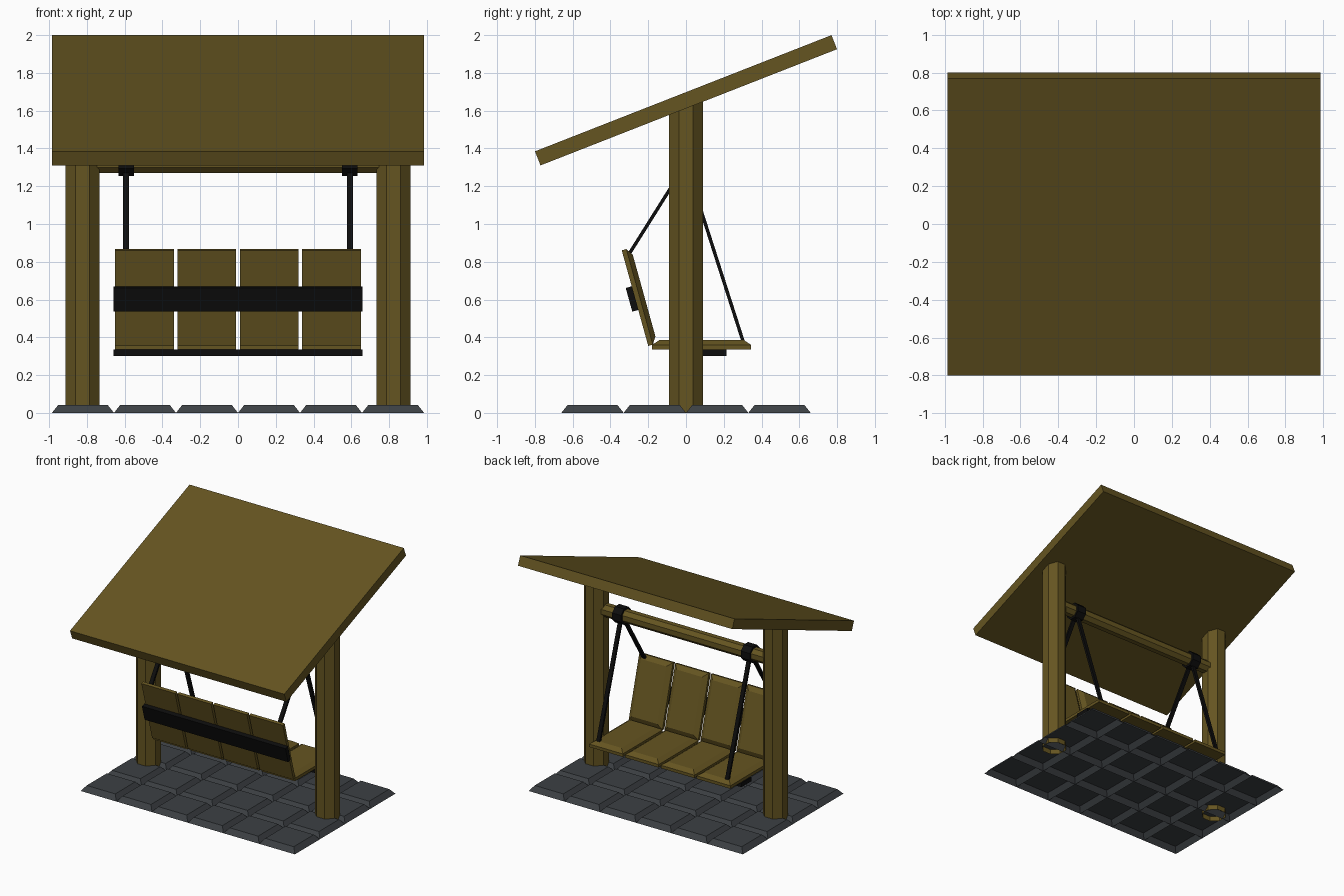
import bpy, bmesh, math
from mathutils import Matrix, Vector

if "Cube" in bpy.data.objects:
    bpy.data.objects.remove(bpy.data.objects["Cube"])


def material(name, rgb):
    m = bpy.data.materials.new(name)
    m.diffuse_color = (*rgb, 1)
    m.use_nodes = True
    m.node_tree.nodes["Principled BSDF"].inputs["Base Color"].default_value = m.diffuse_color
    return m


wood = material("wood", (0.13, 0.09, 0.015))
stone = material("stone", (0.045, 0.051, 0.057))
iron = material("iron", (0.004, 0.004, 0.004))


def finish(name, bm, mat, matrix=Matrix()):
    bmesh.ops.recalc_face_normals(bm, faces=bm.faces)
    me = bpy.data.meshes.new(name)
    bm.to_mesh(me)
    bm.free()
    me.materials.append(mat)
    ob = bpy.data.objects.new(name, me)
    ob.matrix_world = matrix
    bpy.context.collection.objects.link(ob)
    return ob


def stack(name, rings, mat, matrix=Matrix(), bottom=True):
    """Rectangular block lofted through (half_x, half_y, z) sections."""
    bm = bmesh.new()
    loops = [[bm.verts.new((sx * hx, sy * hy, z))
              for sx, sy in ((-1, -1), (1, -1), (1, 1), (-1, 1))] for hx, hy, z in rings]
    for a, b in zip(loops, loops[1:]):
        for i in range(4):
            j = (i + 1) % 4
            bm.faces.new((a[i], a[j], b[j], b[i]))
    bm.faces.new(loops[-1])
    if bottom:
        bm.faces.new(loops[0][::-1])
    return finish(name, bm, mat, matrix)


def box(name, size, mat, matrix):
    x, y, z = (s / 2 for s in size)
    return stack(name, [(x, y, -z), (x, y, z)], mat, matrix)


def octagon(flat_radius, length, caps=True):
    """Eight-sided rod along z with flats facing the axes."""
    bm = bmesh.new()
    r = flat_radius / math.cos(math.pi / 8)
    bmesh.ops.create_cone(bm, cap_ends=caps, segments=8, radius1=r, radius2=r, depth=length)
    bmesh.ops.rotate(bm, verts=bm.verts, matrix=Matrix.Rotation(math.pi / 8, 3, 'Z'))
    # snap so a flat (not a corner) faces +x
    if max(v.co.x for v in bm.verts) > flat_radius + 0.001:
        bmesh.ops.rotate(bm, verts=bm.verts, matrix=Matrix.Rotation(math.pi / 8, 3, 'Z'))
    return bm


# Paving: 6 x 4 open-bottomed tapered tiles
px, py = 1.97 / 6, 0.33
for i in range(6):
    for j in range(4):
        stack("paving_tile", [(px / 2, py / 2, 0), (px / 2 - 0.033, py / 2 - 0.033, 0.042)], stone,
              Matrix.Translation(((i - 2.5) * px, (j - 1.5) * py, 0)), bottom=False)

# Sloping roof
pitch = math.radians(21.4)
box("roof", (1.97, 1.686, 0.08), wood,
    Matrix.Translation((0, 0, 1.655)) @ Matrix.Rotation(pitch, 4, 'X'))

# Posts, their tops following the roof slope
for s in (-1, 1):
    bm = octagon(0.09, 1.0, caps=False)
    for v in bm.verts:
        v.co.z = 0 if v.co.z < 0 else 1.63 + math.tan(pitch) * v.co.y
    finish("post", bm, wood, Matrix.Translation((s * 0.823, 0, 0)))

# Crossbar
BAR_Z = 1.32
side = Matrix.Rotation(math.pi / 2, 4, 'Y')
finish("crossbar", octagon(0.05, 1.5), wood, Matrix.Translation((0, 0, BAR_Z)) @ side)

# Seat and backrest slats: same chamfered panel, backrest tilted
lean = math.radians(15.5)
seat_m = Matrix.Translation((0, 0.0825, 0.335))
back_m = Matrix.Translation((0, -0.27, 0.6075)) @ Matrix.Rotation(-math.pi / 2 + lean, 4, 'X')
for k in range(4):
    shift = Matrix.Translation(((k - 1.5) * 0.33, 0, 0))
    panel = [(0.155, 0.2625, 0), (0.155, 0.2625, 0.025), (0.117, 0.2245, 0.05)]
    stack("seat_slat", panel, wood, shift @ seat_m)
    stack("backrest_slat", panel, wood, shift @ back_m)

# Iron battens under the seat and behind the backrest
box("seat_batten", (1.32, 0.13, 0.034), iron, Matrix.Translation((0, 0.15, 0.318)))
box("backrest_batten", (1.32, 0.13, 0.034), iron, back_m @ Matrix.Translation((0, 0, -0.016)))


def hanger(x, y, z):
    a, b = Vector((x, y, z)), Vector((x, 0, BAR_Z))
    d = b - a
    rot = Matrix.Rotation(-math.atan2(d.y, d.z), 4, 'X')
    box("hanger", (0.032, 0.018, d.length), iron, Matrix.Translation((a + b) / 2) @ rot)


# Clamps and hangers on both ends
for s in (-1, 1):
    finish("clamp", octagon(0.066, 0.082), iron, Matrix.Translation((s * 0.592, 0, BAR_Z)) @ side)
    hanger(s * 0.592, 0.305, 0.37)
    hanger(s * 0.592, -0.305, 0.835)
